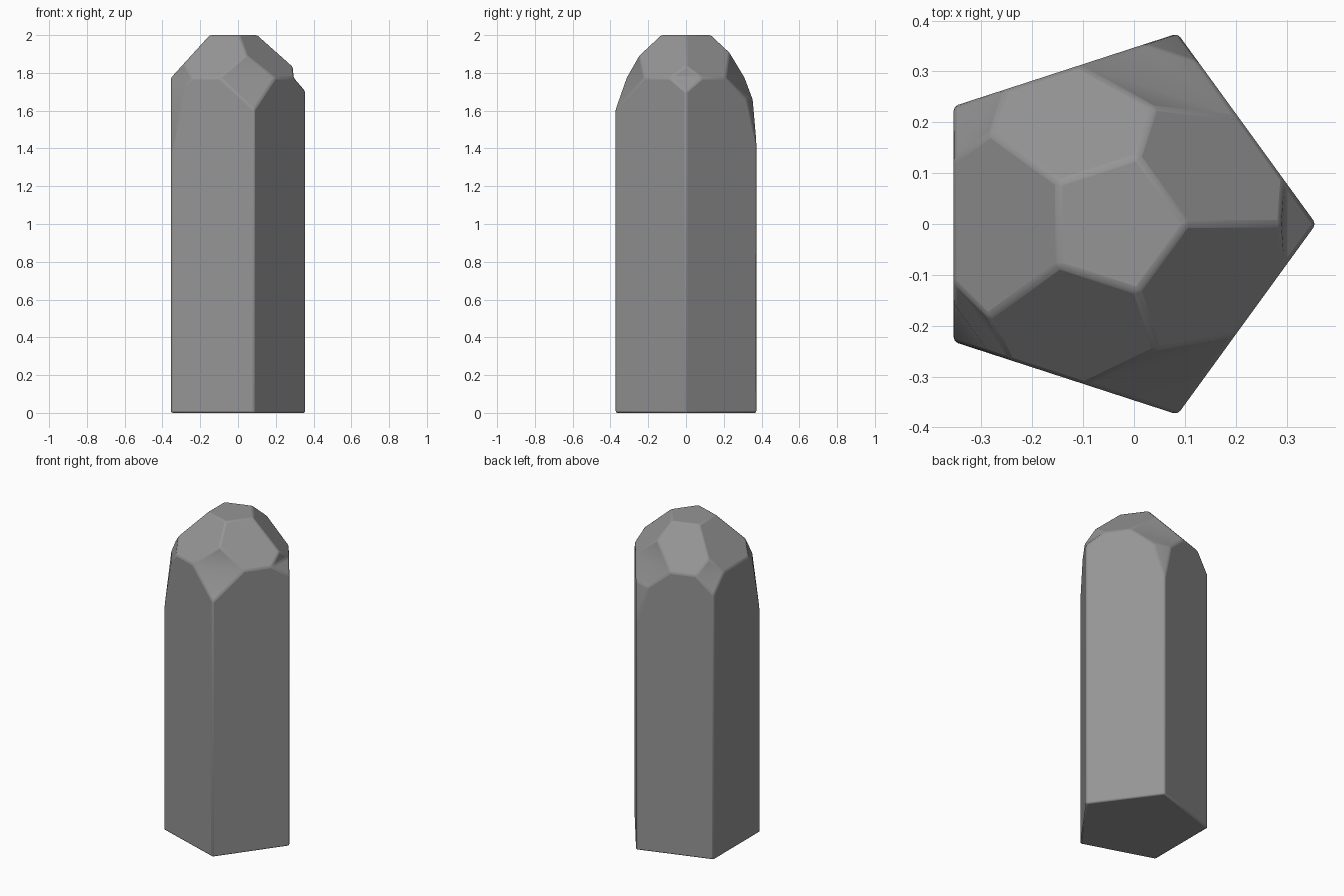
import bpy, bmesh
from math import cos, sin, tan, radians
from mathutils import Vector

if "Cube" in bpy.data.objects:
    bpy.data.objects.remove(bpy.data.objects["Cube"])

CX, R = -0.036, 0.394      # column axis and corner radius
bm = bmesh.new()

# five-sided shaft
base = [bm.verts.new((CX + R * cos(radians(72 * i)), R * sin(radians(72 * i)), 0)) for i in range(5)]
face = bm.faces.new(base)
ext = bmesh.ops.extrude_face_region(bm, geom=[face])
bmesh.ops.translate(bm, vec=(0, 0, 2), verts=[v for v in ext['geom'] if isinstance(v, bmesh.types.BMVert)])
bmesh.ops.recalc_face_normals(bm, faces=bm.faces)


def chip(angle, r, z, slope):
    """Slice off the outside of a plane falling by slope; return the cut's corners."""
    a = radians(angle)
    geom = bm.verts[:] + bm.edges[:] + bm.faces[:]
    cut = bmesh.ops.bisect_plane(
        bm, geom=geom, dist=1e-5, clear_outer=True,
        plane_co=(CX + r * cos(a), r * sin(a), z),
        plane_no=Vector((cos(a) * slope, sin(a) * slope, 1)).normalized())
    edges = [e for e in cut['geom_cut'] if isinstance(e, bmesh.types.BMEdge)]
    bmesh.ops.contextual_create(bm, geom=edges)
    return [v for v in cut['geom_cut'] if isinstance(v, bmesh.types.BMVert)]


def fold(verts, angle, r):
    """Widen a diamond-shaped chip and crease it inward between its side corners."""
    a = radians(angle)
    out, side = Vector((cos(a), sin(a), 0)), Vector((-sin(a), cos(a), 0))
    verts.sort(key=lambda v: v.co.dot(side))
    for v, s in ((verts[0], -1), (verts[-1], 1)):
        z = v.co.z
        v.co = Vector((CX, 0, z)) + out * r + side * s * (R - r) * tan(radians(54))
    bmesh.ops.connect_vert_pair(bm, verts=[verts[0], verts[-1]])


# crown facets around the flat tip
for i in range(5):
    chip(36 + 72 * i, 0.1133, 2.0, 1.1)

# creased corner facets: direction, top radius and height, slope, crease radius
for angle, r, z, slope, crease in [(0, 0.325, 1.835, 1.95, 0.331), (72, 0.242, 1.91, 2.0, 0.275),
                                   (144, 0.306, 1.85, 2.1, 0.332), (216, 0.310, 1.85, 2.4, 0.326),
                                   (288, 0.262, 1.89, 2.15, 0.282)]:
    fold(chip(angle, r, z, slope), angle, crease)

# steeper chips below two of the corners
chip(72, 0.352, 1.68, 6.0)
chip(216, 0.366, 1.60, 8.0)

bmesh.ops.recalc_face_normals(bm, faces=bm.faces)
mesh = bpy.data.meshes.new("crystal_column")
bm.to_mesh(mesh)
bm.free()
column = bpy.data.objects.new("crystal_column", mesh)
bpy.context.collection.objects.link(column)

# dark grey stone
stone = bpy.data.materials.new("dark_stone")
stone.diffuse_color = (0.3, 0.3, 0.3, 1)
stone.use_nodes = True
stone.node_tree.nodes["Principled BSDF"].inputs["Base Color"].default_value = stone.diffuse_color
mesh.materials.append(stone)

# softened edges
bevel = column.modifiers.new("soft_edges", 'BEVEL')
bevel.width = 0.009
bevel.segments = 2
bevel.limit_method = 'ANGLE'
bevel.angle_limit = radians(25)
bpy.context.view_layer.objects.active = column
column.select_set(True)
bpy.ops.object.shade_smooth_by_angle(angle=radians(30))
